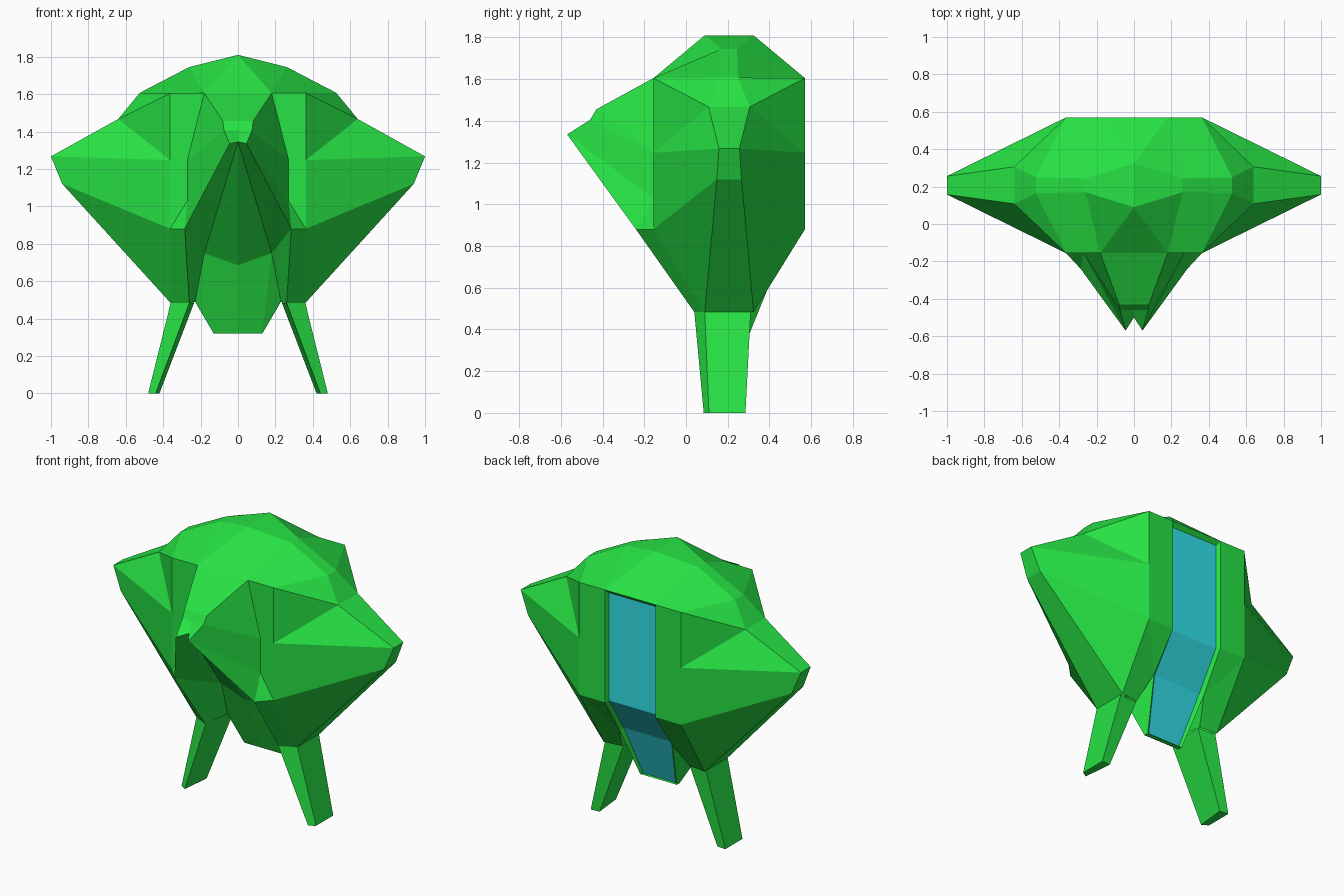
import bpy, bmesh
from mathutils import Vector

if "Cube" in bpy.data.objects:
    bpy.data.objects.remove(bpy.data.objects["Cube"])


def material(name, rgb):
    m = bpy.data.materials.new(name)
    m.diffuse_color = (*rgb, 1)
    m.use_nodes = True
    m.node_tree.nodes["Principled BSDF"].inputs["Base Color"].default_value = m.diffuse_color
    return m


GREEN = material("green_hull", (0.020, 0.76, 0.058))
BLUE = material("blue_panel", (0.030, 0.76, 0.82))
MID_Y = 0.207  # front/back symmetry plane of the shell


def build(name, pts, faces, mat, centre=(0.3, 0.2, 1.1), mirror_y=False):
    """Make the x > 0 half from named points, facing away from centre, then mirror it."""
    bm = bmesh.new()
    signs = [(sx, sy) for sx in (1, -1) for sy in ((1, -1) if mirror_y else (1,))]
    for face in faces:
        co = [Vector(pts[k]) for k in face.split()]
        mid = sum(co, Vector()) / len(co)
        normal = Vector()
        for a, b in zip(co, co[1:] + co[:1]):
            normal += (a - mid).cross(b - mid)
        if normal.dot(mid - Vector(centre)) < 0:
            co.reverse()
        for sx, sy in signs:
            out = [Vector((sx * p.x, MID_Y + sy * (p.y - MID_Y), p.z)) for p in co]
            if sx * sy < 0:
                out.reverse()
            bm.faces.new([bm.verts.new(p) for p in out])
    bmesh.ops.remove_doubles(bm, verts=bm.verts, dist=0.0005)
    me = bpy.data.meshes.new(name)
    bm.to_mesh(me)
    bm.free()
    me.materials.append(mat)
    ob = bpy.data.objects.new(name, me)
    bpy.context.collection.objects.link(ob)
    return ob


# Domed shell with side wings (quarter, mirrored both ways)
shell = {
    "T": (0, .09, 1.81), "A": (.26, .17, 1.745), "B": (.525, .165, 1.607),
    "E": (.64, .108, 1.467), "W": (1, .158, 1.267), "V": (.94, .148, 1.12),
    "K": (.36, .09, .483), "F": (.18, -.156, 1.605), "G": (.363, -.156, 1.605),
    "H": (.363, -.156, 1.247), "J": (.363, -.156, .88), "F0": (0, -.156, 1.605),
}
ridge = "TABEWVK"
for k in ridge:
    shell[k + "m"] = (shell[k][0], MID_Y, shell[k][2])
shell_faces = [f"{a} {b} {b}m {a}m" for a, b in zip(ridge, ridge[1:])]
shell_faces += ["T F0 F", "T F A", "A F G B", "B G E", "E G H", "E H W", "W H J V", "V J K"]
build("shell", shell, shell_faces, GREEN, mirror_y=True)

# Beak, front panels and the hollow beneath, down to the tail
body = {k: shell[k] for k in ("F0", "F", "G", "H", "J", "K")}
body.update({
    "I": (.27, -.156, 1.25), "I2": (.27, -.156, 1.03),
    "a": (.08, -.43, 1.455), "a0": (0, -.43, 1.455),
    "b": (.075, -.46, 1.405), "b0": (0, -.46, 1.405),
    "tip": (.045, -.57, 1.335), "N": (0, -.50, 1.345),
    "R": (.285, -.24, .88), "L": (.26, .04, .483),
    "P": (.18, .09, .75), "C": (0, .09, .685), "Q": (.23, .22, .49),
    "D": (.13, .25, .32), "D0": (0, .25, .32),
    "S0": (.18, .57, 1.605), "S1": (.18, .57, .88), "S2": (.19, .41, .64),
    "S3": (.13, .28, .32), "S30": (0, .28, .32),
    "Gb": (.363, .57, 1.605), "Jb": (.363, .57, .88), "Kb": (.36, .324, .483),
    "M": (.24, .31, .483),
})
build("beak", body, [
    "F0 F a a0", "a0 a b b0", "b0 b tip N",
    "F I a", "a I b", "b I I2 tip", "tip I2 R", "I2 J R",
    "F G H I", "H J I2 I", "J K L R",
    "N tip R P", "R L Q P", "N P C"], GREEN)

# Tail and the rear panel frame
build("tail", body, [
    "P C D0 D", "P D Q", "Q D S3 S2", "D0 D S3 S30",
    "S0 Gb Jb S1", "S1 Jb S2", "S2 Jb Kb M", "S2 M Q"], GREEN)

# Shallow sunken blue strip down the back, with its green recess walls
f = {"f0": (.167, .545, 1.58), "f1": (.167, .545, .885), "f2": (.17, .39, .65), "f3": (.115, .27, .325)}
f.update({k + "c": (0, v[1], v[2]) for k, v in f.items()})
f.update({k: body[k] for k in ("S0", "S1", "S2", "S3", "S30")}, S00=(0, .57, 1.605))
build("back_strip", f, ["f0 f1 f1c f0c", "f1 f2 f2c f1c", "f2 f3 f3c f2c"], BLUE)
build("strip_recess", f, ["S0 S1 f1 f0", "S1 S2 f2 f1", "S2 S3 f3 f2",
                          "S00 S0 f0 f0c", "S3 S30 f3c f3"], GREEN, (.3, .2, 1.2))

# Legs
leg = {
    "t0": body["L"], "t1": body["K"], "t2": (.36, .31, .483), "t3": (.235, .30, .483),
    "u0": (.44, .085, 0), "u1": (.48, .11, 0), "u2": (.48, .285, 0), "u3": (.42, .28, 0),
}
leg_faces = [f"t{i} t{(i + 1) % 4} u{(i + 1) % 4} u{i}" for i in range(4)]
build("legs", leg, leg_faces + ["u0 u1 u2 u3", "t0 t1 t2 t3"], GREEN, (.37, .19, .25))
